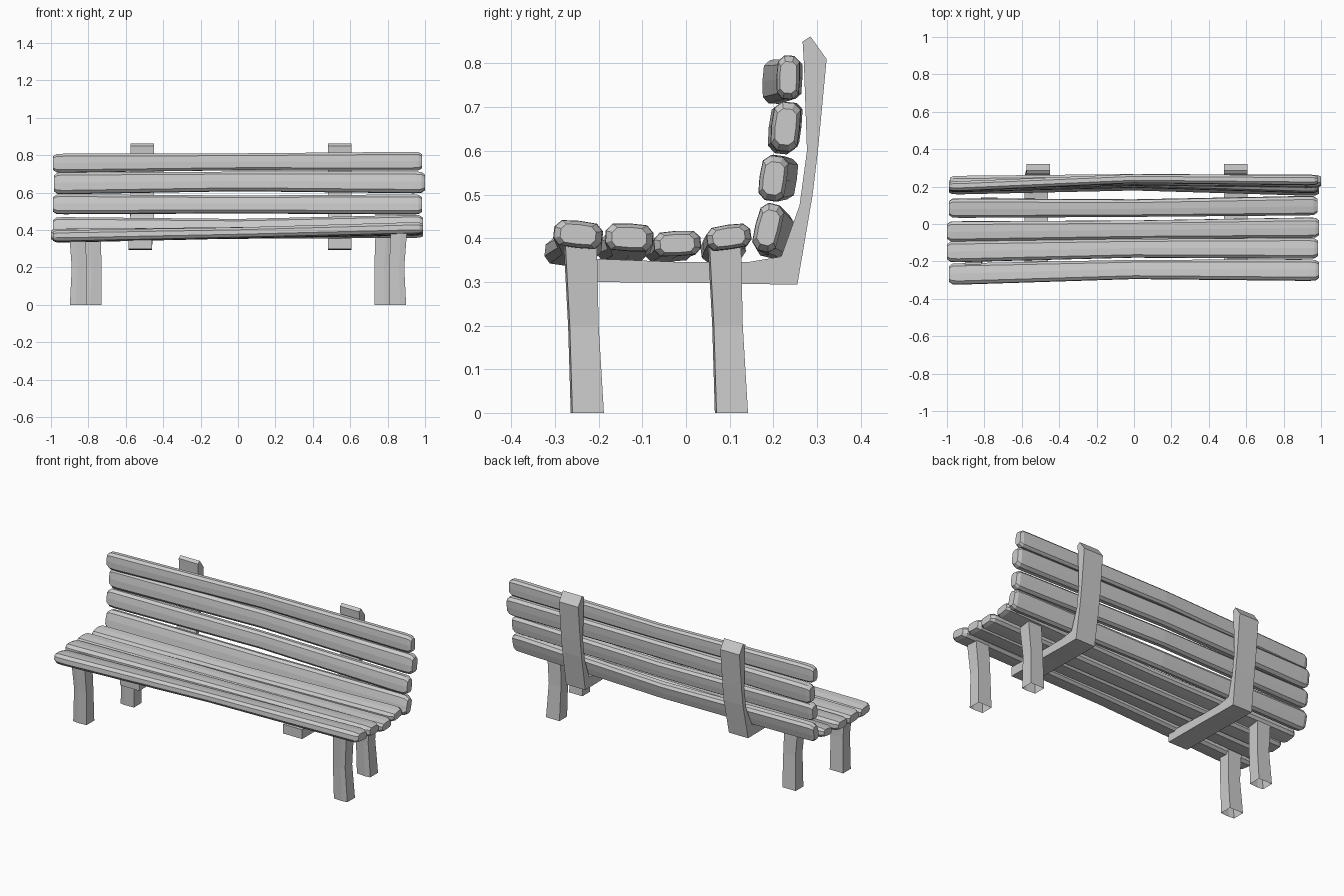
import bpy, bmesh, math

if "Cube" in bpy.data.objects:
    bpy.data.objects.remove(bpy.data.objects["Cube"])


def loft(name, rings, caps=(True, True)):
    """Skin a list of equal-length point rings into one flat-shaded object."""
    bm = bmesh.new()
    vr = [[bm.verts.new(p) for p in r] for r in rings]
    n = len(vr[0])
    for a, b in zip(vr, vr[1:]):
        for i in range(n):
            j = (i + 1) % n
            bm.faces.new((a[i], a[j], b[j], b[i]))
    if caps[0]:
        bm.faces.new(vr[0][::-1])
    if caps[1]:
        bm.faces.new(vr[-1])
    bmesh.ops.recalc_face_normals(bm, faces=bm.faces)
    me = bpy.data.meshes.new(name)
    bm.to_mesh(me)
    bm.free()
    ob = bpy.data.objects.new(name, me)
    bpy.context.collection.objects.link(ob)
    return ob


# Worn plank cross-section (long axis, short axis), in half sizes
SECTION = [(1, -.45), (1, .4), (.72, .92), (0, 1), (-.72, .92),
           (-1, .4), (-1, -.45), (-.75, -.95), (0, -1), (.75, -.95)]


def section(x, y, z, w, t, tilt, s=1.0):
    c, d = math.cos(tilt), math.sin(tilt)
    return [(x, y + (u * w * c - v * t * d) * s, z + (u * w * d + v * t * c) * s)
            for u, v in SECTION]


def slat(name, left, mid, right, w, t, tilt, x0, x1):
    """Plank bent through left, middle and right (y, z) centres."""
    tilt = math.radians(tilt)
    rings = []
    for x, (y, z), s in ((x0, left, .72), (x0 + .02, left, .97), (x0 + .06, left, 1),
                         (0, mid, .9),
                         (x1 - .06, right, 1), (x1 - .02, right, .97), (x1, right, .72)):
        rings.append(section(x, y, z, w, t, tilt, s))
    loft(name, rings)


# Seat slats, front to back
slat("seat_slat_1", (-.267, .367), (-.243, .385), (-.247, .409), .056, .031, -6, -.99, .99)
slat("seat_slat_2", (-.148, .375), (-.13, .385), (-.13, .402), .055, .032, -3, -1, .985)
slat("seat_slat_3", (-.04, .375), (-.03, .38), (-.02, .388), .054, .029, 3, -1, .99)
slat("seat_slat_4", (.085, .375), (.085, .388), (.098, .403), .051, .028, 8, -.99, .98)

# Backrest slats, bottom to top
slat("back_slat_1", (.195, .412), (.212, .408), (.188, .424), .056, .030, 76, -.99, .99)
slat("back_slat_2", (.205, .538), (.225, .537), (.2, .537), .052, .032, 82, -.99, .985)
slat("back_slat_3", (.222, .65), (.235, .66), (.228, .655), .057, .033, 84, -.985, 1)
slat("back_slat_4", (.202, .758), (.242, .765), (.234, .768), .050, .027, 88, -.99, .985)


def leg(name, x, y, side):
    """Four-sided, slightly bent leg leaning forward, open at the foot."""
    rings = []
    for z, dx, dy, w, d in ((0, 0, .008, .044, .036), (.2, -.006, -.001, .04, .033),
                            (.385, .004, -.008, .044, .036)):
        cx = x + dx * side
        rings.append([(cx - w, y + dy - d, z), (cx + .012 * side, y + dy - d - .004, z),
                      (cx + w, y + dy - d, z), (cx + w, y + dy + d, z),
                      (cx - w, y + dy + d, z)])
    loft(name, rings, caps=(False, True))


# Legs, the front pair set wider than the back pair
for side, word in ((-1, "left"), (1, "right")):
    leg("front_leg_" + word, side * .855, -.232, side)
    leg("back_leg_" + word, side * .775, .098, side)

# L-shaped brackets: (outer y, outer z, inner y, inner z) along the path
PATH = [(-.268, .300, -.268, .355), (.0, .298, .0, .345), (.14, .295, .14, .345),
        (.255, .294, .218, .358), (.29, .5, .26, .475), (.302, .60, .277, .6),
        (.322, .81, .27, .8), (.285, .862, .267, .85)]
for x, word in ((-.523, "left"), (.545, "right")):
    rings = []
    for i, (oy, oz, iy, iz) in enumerate(PATH):
        cx = x + (.01 if i > 3 and x < 0 else 0)
        rings.append([(cx - .063, oy, oz), (cx + .063, oy, oz),
                      (cx + .063, iy, iz), (cx - .063, iy, iz)])
    loft("bracket_" + word, rings)
